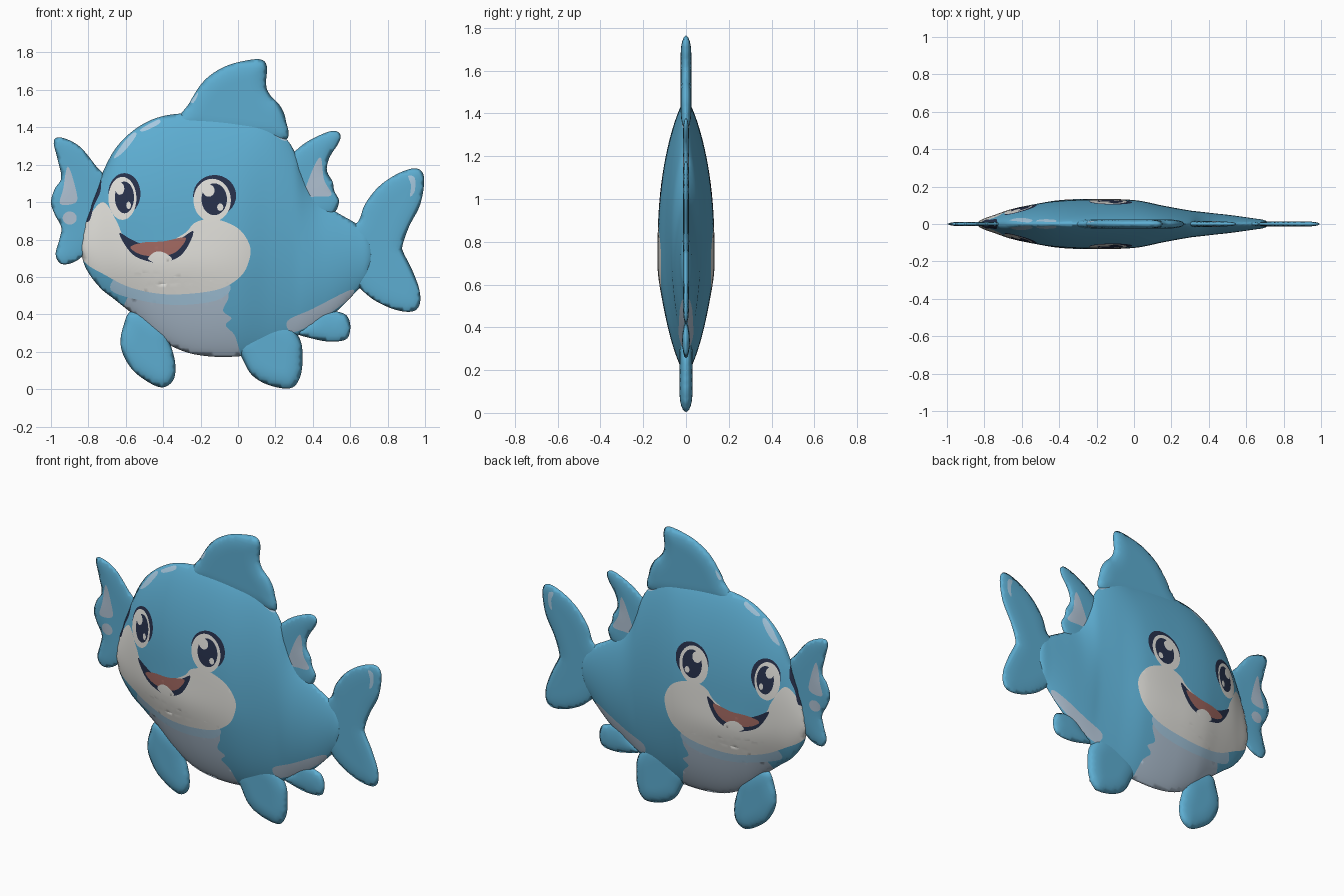
import bpy
import math
from mathutils import Vector, geometry

if "Cube" in bpy.data.objects:
    bpy.data.objects.remove(bpy.data.objects["Cube"])


def material(name, *rgb):
    m = bpy.data.materials.new(name)
    m.use_nodes = True
    m.diffuse_color = (*rgb, 1)
    m.node_tree.nodes["Principled BSDF"].inputs["Base Color"].default_value = (*rgb, 1)
    return m


BLUE, WHITE, BELLY, PALE, NAVY, RED = range(6)
MATERIALS = [
    material("fish_blue", .11, .42, .64),
    material("warm_white", .76, .75, .71),
    material("belly_grey", .43, .53, .64),
    material("pale_blue", .38, .58, .74),
    material("dark_navy", .02, .03, .07),
    material("mouth_red", .36, .14, .12),
]


# ---- outline helpers, all in the x-z plane ----
def smooth(points, steps=6):
    """Closed Catmull-Rom curve through the points."""
    pts, out = [Vector(p) for p in points], []
    n = len(pts)
    for i in range(n):
        a, b, c, d = (pts[(i + k) % n] for k in (-1, 0, 1, 2))
        for s in range(steps):
            t = s / steps
            out.append(0.5 * (2 * b + (c - a) * t + (2 * a - 5 * b + 4 * c - d) * t * t
                              + (3 * b - a - 3 * c + d) * t ** 3))
    return out


def ellipse(cx, cz, rx, rz, n=32):
    return [Vector((cx + rx * math.cos(i * math.tau / n), cz + rz * math.sin(i * math.tau / n)))
            for i in range(n)]


def inside(x, z, poly):
    hit, q = False, poly[-1]
    for p in poly:
        if (p.y > z) != (q.y > z) and x < (q.x - p.x) * (z - p.y) / (q.y - p.y) + p.x:
            hit = not hit
        q = p
    return hit


def edge_distance(x, z, poly):
    best, q = 9, poly[-1]
    for p in poly:
        ex, ez = q.x - p.x, q.y - p.y
        t = ((x - p.x) * ex + (z - p.y) * ez) / (ex * ex + ez * ez + 1e-12)
        t = min(1, max(0, t))
        best = min(best, math.hypot(x - p.x - t * ex, z - p.y - t * ez))
        q = p
    return best


def puff(name, outline, height, paint=(), step=.02):
    """Two-sided cushion from an outline; paint regions are cut into its faces."""
    pts, edges = [], []
    for loop in [outline] + [region for _, region in paint]:
        base, n = len(pts), len(loop)
        pts += loop
        edges += [(base + i, base + (i + 1) % n) for i in range(n)]
    x0, x1 = min(p.x for p in outline), max(p.x for p in outline)
    z0, z1 = min(p.y for p in outline), max(p.y for p in outline)
    for j in range(int((z1 - z0) / step) + 1):
        for i in range(int((x1 - x0) / step) + 1):
            x, z = x0 + (i + j % 2 / 2) * step, z0 + (j + .5) * step
            if inside(x, z, outline) and edge_distance(x, z, outline) > step * .4:
                pts.append(Vector((x, z)))
    flat, _, tris, *_ = geometry.delaunay_2d_cdt(pts, edges, [], 0, 1e-5)

    kept = []
    for tri in tris:
        c = sum((flat[i] for i in tri), Vector((0, 0))) / len(tri)
        if inside(c.x, c.y, outline):
            colour = BLUE
            for mat, region in paint:
                if inside(c.x, c.y, region):
                    colour = mat
            kept.append((tri, colour))

    verts, front, back = [], {}, {}
    for i in sorted({i for tri, _ in kept for i in tri}):
        x, z = flat[i]
        d = edge_distance(x, z, outline)
        h = 0 if d < 1e-4 else height(x, z, d)
        front[i] = back[i] = len(verts)
        verts.append((x, -h, z))
        if h > 0:
            back[i] = len(verts)
            verts.append((x, h, z))
    faces, colours = [], []
    for tri, colour in kept:
        faces += [[front[i] for i in tri], [back[i] for i in reversed(tri)]]
        colours += [colour, colour]
    mesh = bpy.data.meshes.new(name)
    mesh.from_pydata(verts, [], faces)
    for m in MATERIALS:
        mesh.materials.append(m)
    for poly, colour in zip(mesh.polygons, colours):
        poly.material_index = colour
        poly.use_smooth = True
    obj = bpy.data.objects.new(name, mesh)
    bpy.context.collection.objects.link(obj)


# ---- body: x, bottom, top, half thickness ----
PROFILE = [
    (-.845, .76, .76, 0), (-.82, .66, .9, .02), (-.74, .545, 1.12, .05), (-.66, .48, 1.28, .078),
    (-.55, .39, 1.39, .102), (-.42, .27, 1.455, .122), (-.25, .19, 1.475, .13),
    (0, .175, 1.455, .127), (.17, .22, 1.42, .095), (.3, .275, 1.28, .072), (.36, .31, 1.12, .065),
    (.42, .345, 1.02, .058), (.52, .41, .95, .047), (.64, .53, .88, .03), (.7, .6, .83, .02),
    (.73, .72, .72, 0)]


def profile(x, k):
    i = 0
    while i < len(PROFILE) - 2 and x > PROFILE[i + 1][0]:
        i += 1

    def slope(j):
        a, b = PROFILE[max(j - 1, 0)], PROFILE[min(j + 1, len(PROFILE) - 1)]
        return (b[k] - a[k]) / (b[0] - a[0])
    p, q = PROFILE[i], PROFILE[i + 1]
    w = q[0] - p[0]
    t = min(1, max(0, (x - p[0]) / w))
    return (p[k] * (1 + 2 * t) * (1 - t) ** 2 + q[k] * t * t * (3 - 2 * t)
            + w * t * (1 - t) * (slope(i) * (1 - t) - slope(i + 1) * t))


def body_height(x, z, d):
    low, high, thick = (profile(x, k) for k in (1, 2, 3))
    v = (2 * z - low - high) / max(high - low, 1e-4)
    lens = max(0, 1 - v * v) ** .8
    cheek = .012 * math.exp(-((x + .4) / .35) ** 2 - ((z - .65) / .13) ** 2)
    return max(.001, lens * (thick + cheek))


N = 70
first, last = PROFILE[0][0], PROFILE[-1][0]
stations = [first + (last - first) * (1 - math.cos(math.pi * i / N)) / 2 for i in range(N + 1)]
body_outline = ([Vector((x, profile(x, 1))) for x in stations]
                + [Vector((x, profile(x, 2))) for x in stations[-2:0:-1]])

belly = smooth([(-.6, .47), (-.5, .55), (-.1, .57), (-.05, .5), (-.08, .42), (-.035, .38), (-.065, .34),
                (-.01, .27), (-.005, .1), (-.3, .12), (-.5, .2), (-.6, .36)])
chin_band = smooth([(-.68, .53), (-.5, .47), (-.3, .45), (-.1, .48), (-.05, .56), (-.3, .6), (-.6, .62)])
muzzle = smooth([(-.88, .8), (-.8, .92), (-.72, 1.0), (-.65, .9), (-.6, .81), (-.45, .76), (-.29, .83),
                 (-.23, .89), (-.13, .91), (0, .86), (.065, .76), (.05, .66), (0, .59), (-.1, .535),
                 (-.26, .51), (-.42, .51), (-.58, .545), (-.71, .61), (-.82, .68)])
face_mark = smooth([(-.74, 1.14), (-.735, 1.06), (-.77, .98), (-.795, .9), (-.83, .91), (-.81, 1.02)])
mouth = smooth([(-.635, .835), (-.57, .8), (-.5, .775), (-.4, .785), (-.31, .805), (-.24, .845),
                (-.265, .77), (-.32, .705), (-.42, .675), (-.53, .7), (-.59, .75)])
tongue = smooth([(-.575, .76), (-.5, .785), (-.4, .79), (-.28, .81), (-.33, .735), (-.42, .71), (-.52, .72)])
lower_teeth = smooth([(-.48, .695), (-.45, .73), (-.41, .735), (-.37, .715), (-.355, .69), (-.42, .67)])
brow_shine = smooth([(-.665, 1.235), (-.61, 1.32), (-.56, 1.37), (-.545, 1.355), (-.61, 1.27)])
head_shine = smooth([(-.52, 1.39), (-.43, 1.44), (-.42, 1.42), (-.5, 1.38)])
back_shine = smooth([(.09, 1.43), (.18, 1.405), (.26, 1.34), (.24, 1.33), (.17, 1.375)])
flank_stripe = smooth([(.265, .365), (.4, .43), (.6, .53), (.6, .49), (.46, .385), (.3, .305)])


def eye(x, z, w):
    """Lash arc, white, pupil and glints; w squeezes the far eye."""
    return [(NAVY, ellipse(x + .01 * w, z + .02, .115 * w, .11)),
            (WHITE, ellipse(x - .003, z - .005, .1 * w, .115)),
            (NAVY, ellipse(x + .008, z, .068 * w, .085)),
            (WHITE, ellipse(x - .022 * w, z + .047, .032 * w, .033, 16)),
            (WHITE, ellipse(x + .04 * w, z - .042, .017 * w, .02, 12))]


puff("body", body_outline, body_height, [
    (BELLY, belly), (PALE, chin_band), (WHITE, muzzle), (NAVY, face_mark),
    (NAVY, mouth), (RED, tongue), (WHITE, lower_teeth),
    (PALE, brow_shine), (PALE, head_shine), (PALE, back_shine), (BELLY, flank_stripe),
    *eye(-.135, 1.015, 1), *eye(-.615, 1.025, .75)])


# ---- fins ----
def fin(name, points, thick, paint=()):
    def height(x, z, d):
        u = min(1, d / .09)
        return thick * math.sqrt(1 - (1 - u) ** 2)
    puff(name, smooth(points), height, paint)


fin("dorsal_fin", [(-.32, 1.4), (-.26, 1.53), (-.18, 1.65), (-.07, 1.725), (.06, 1.76), (.13, 1.76),
                   (.155, 1.72), (.15, 1.63), (.17, 1.575), (.225, 1.515), (.255, 1.44), (.25, 1.33),
                   (0, 1.35)], .025,
    [(PALE, smooth([(-.25, 1.54), (-.215, 1.585), (-.22, 1.56), (-.24, 1.53)]))])
fin("tail_fin", [(.58, .83), (.645, .9), (.68, .99), (.755, 1.085), (.86, 1.155), (.955, 1.18),
                 (.995, 1.13), (.975, .99), (.915, .87), (.88, .77), (.885, .73), (.93, .64),
                 (.97, .53), (.97, .45), (.93, .415), (.84, .425), (.73, .475), (.65, .54), (.58, .6)], .014,
    [(PALE, smooth([(.91, 1.14), (.945, 1.13), (.945, 1.06), (.92, 1.03), (.925, 1.09)]))])
fin("right_side_fin", [(-.7, 1.1), (-.765, 1.2), (-.85, 1.3), (-.945, 1.345), (-.985, 1.325),
                       (-.965, 1.23), (-.945, 1.13), (-.98, 1.07), (-1, 1), (-.98, .935), (-.945, .865),
                       (-.955, .8), (-.975, .72), (-.945, .67), (-.875, .68), (-.8, .74), (-.7, .85)], .012,
    [(BELLY, smooth([(-.91, 1.19), (-.87, 1.08), (-.865, 1), (-.95, .99), (-.935, 1.07)])),
     (BELLY, ellipse(-.9, .915, .038, .035, 20))])
fin("left_side_fin", [(.25, 1.2), (.32, 1.285), (.4, 1.34), (.5, 1.38), (.545, 1.365), (.54, 1.32),
                      (.49, 1.24), (.475, 1.17), (.505, 1.11), (.515, 1.06), (.54, 1), (.5, .93),
                      (.38, .9), (.25, 1)], .015,
    [(BELLY, smooth([(.44, 1.24), (.385, 1.14), (.36, 1.04), (.43, 1.03), (.5, 1.04), (.46, 1.12)]))])
fin("right_lower_fin", [(-.56, .42), (-.615, .33), (-.625, .22), (-.57, .11), (-.475, .035), (-.4, .01),
                        (-.345, .05), (-.335, .13), (-.355, .22), (-.4, .34)], .026)
fin("left_lower_fin", [(0, .25), (.03, .15), (.08, .07), (.17, .02), (.28, .005), (.33, .06),
                       (.345, .16), (.33, .27), (.25, .36), (.1, .38)], .03)
fin("rear_lower_fin", [(.32, .3), (.38, .275), (.48, .255), (.575, .265), (.6, .32), (.59, .38),
                       (.55, .41), (.45, .42), (.38, .36)], .018)
